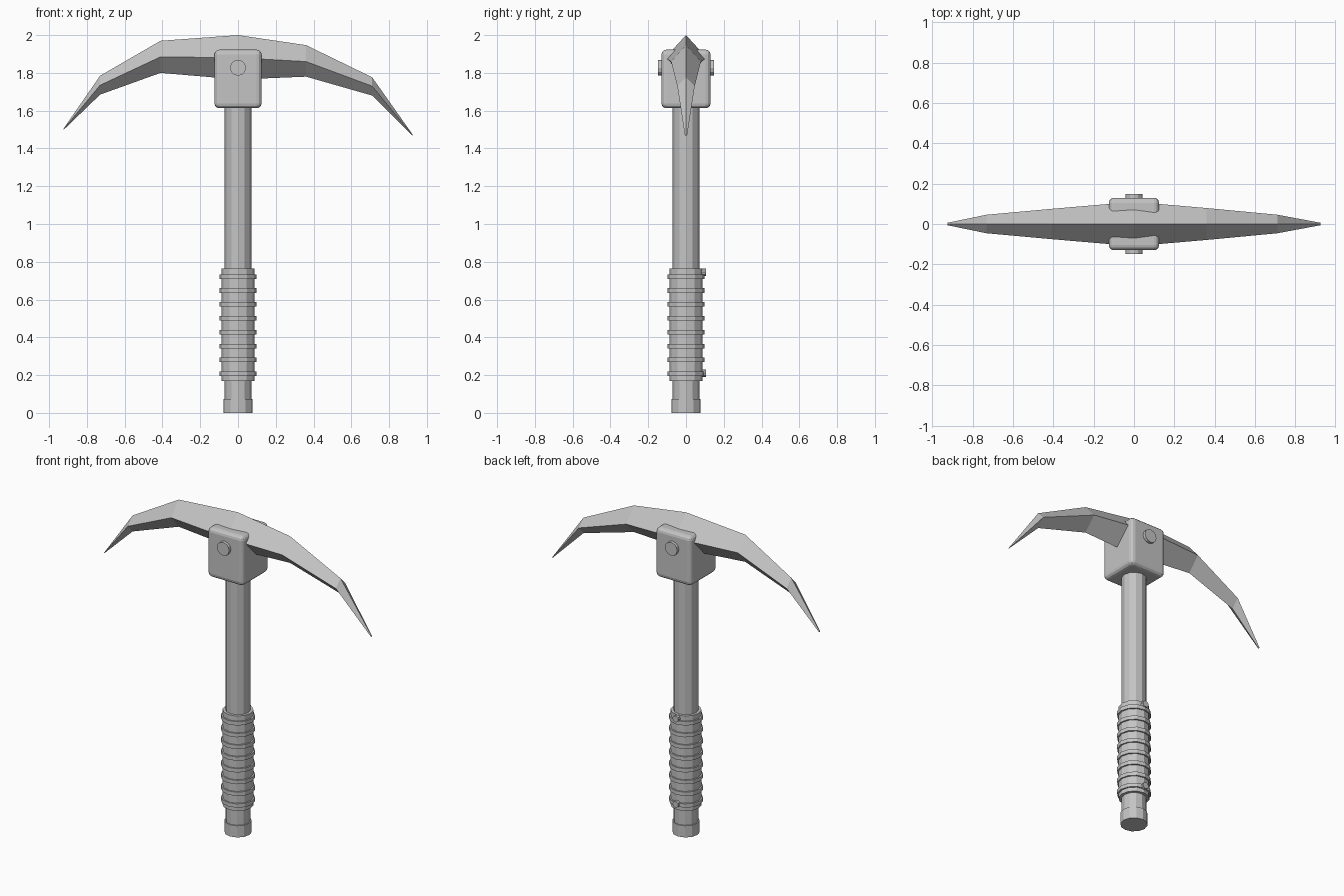
import bpy, bmesh, math

if "Cube" in bpy.data.objects:
    bpy.data.objects.remove(bpy.data.objects["Cube"])

steel = bpy.data.materials.new("plain grey")
steel.diffuse_color = (0.55, 0.55, 0.55, 1)
steel.use_nodes = True
steel.node_tree.nodes["Principled BSDF"].inputs["Base Color"].default_value = steel.diffuse_color


def finish(name, bm):
    bmesh.ops.recalc_face_normals(bm, faces=bm.faces[:])
    mesh = bpy.data.meshes.new(name)
    bm.to_mesh(mesh)
    bm.free()
    mesh.materials.append(steel)
    ob = bpy.data.objects.new(name, mesh)
    bpy.context.collection.objects.link(ob)
    return ob


def lathe(name, profile, sides=12, axis='Z', loc=(0, 0, 0), turn=0.0):
    """Closed prism from (radius, height) points."""
    bm = bmesh.new()
    rings = []
    for r, h in profile:
        ring = []
        for i in range(sides):
            a = math.tau * (i + turn) / sides
            u, v = r * math.cos(a), r * math.sin(a)
            co = (u, v, h) if axis == 'Z' else (u, h, v)
            ring.append(bm.verts.new([c + o for c, o in zip(co, loc)]))
        rings.append(ring)
    for a, b in zip(rings, rings[1:]):
        for i in range(sides):
            j = (i + 1) % sides
            bm.faces.new((a[i], a[j], b[j], b[i]))
    bm.faces.new(rings[0])
    bm.faces.new(rings[-1])
    return finish(name, bm)


# curved blade: diamond sections (x, ridge z, side z, belly z, half width)
sections = [
    (-0.925, 1.503, 1.50, 1.497, 0.006),
    (-0.73, 1.785, 1.735, 1.685, 0.046),
    (-0.41, 1.97, 1.885, 1.80, 0.075),
    (0.0, 2.0, 1.88, 1.765, 0.11),
    (0.36, 1.947, 1.86, 1.78, 0.079),
    (0.71, 1.777, 1.73, 1.68, 0.046),
    (0.925, 1.473, 1.47, 1.467, 0.006),
]
bm = bmesh.new()
loops = [[bm.verts.new(p) for p in ((x, 0, t), (x, w, m), (x, 0, b), (x, -w, m))]
         for x, t, m, b, w in sections]
for a, b in zip(loops, loops[1:]):
    for i in range(4):
        j = (i + 1) % 4
        bm.faces.new((a[i], a[j], b[j], b[i]))
bm.faces.new(loops[0])
bm.faces.new(loops[-1])
finish("blade", bm)

# rounded head block
bm = bmesh.new()
bmesh.ops.create_cube(bm, size=1)
for v in bm.verts:
    v.co = (v.co.x * 0.25, v.co.y * 0.26, v.co.z * 0.31 + 1.768)
bmesh.ops.bevel(bm, geom=bm.edges[:], offset=0.026, segments=3,
                profile=0.5, affect='EDGES')
finish("head_block", bm)

# pin through the block
lathe("head_pin", [(0.042, -0.148), (0.042, 0.148)], 12, 'Y', (0, 0, 1.827))

# shaft and pommel
lathe("shaft", [(0.071, 0.02), (0.071, 1.65)], 12)
lathe("pommel", [(0.078, 0.0), (0.078, 0.073)], 12)

# grip sleeve with raised rings
lathe("grip", [(0.088, 0.17), (0.088, 0.765)], 12)
for k in range(8):
    z = 0.207 + k * 0.0735
    lathe(f"grip_ring_{k + 1}", [(0.097, z - 0.012), (0.097, z + 0.012)], 12)

# two screws on the back of the grip
for k, z in enumerate((0.21, 0.745)):
    lathe(f"grip_screw_{k + 1}", [(0.02, 0.06), (0.02, 0.105)], 10, 'Y', (0, 0, z))
